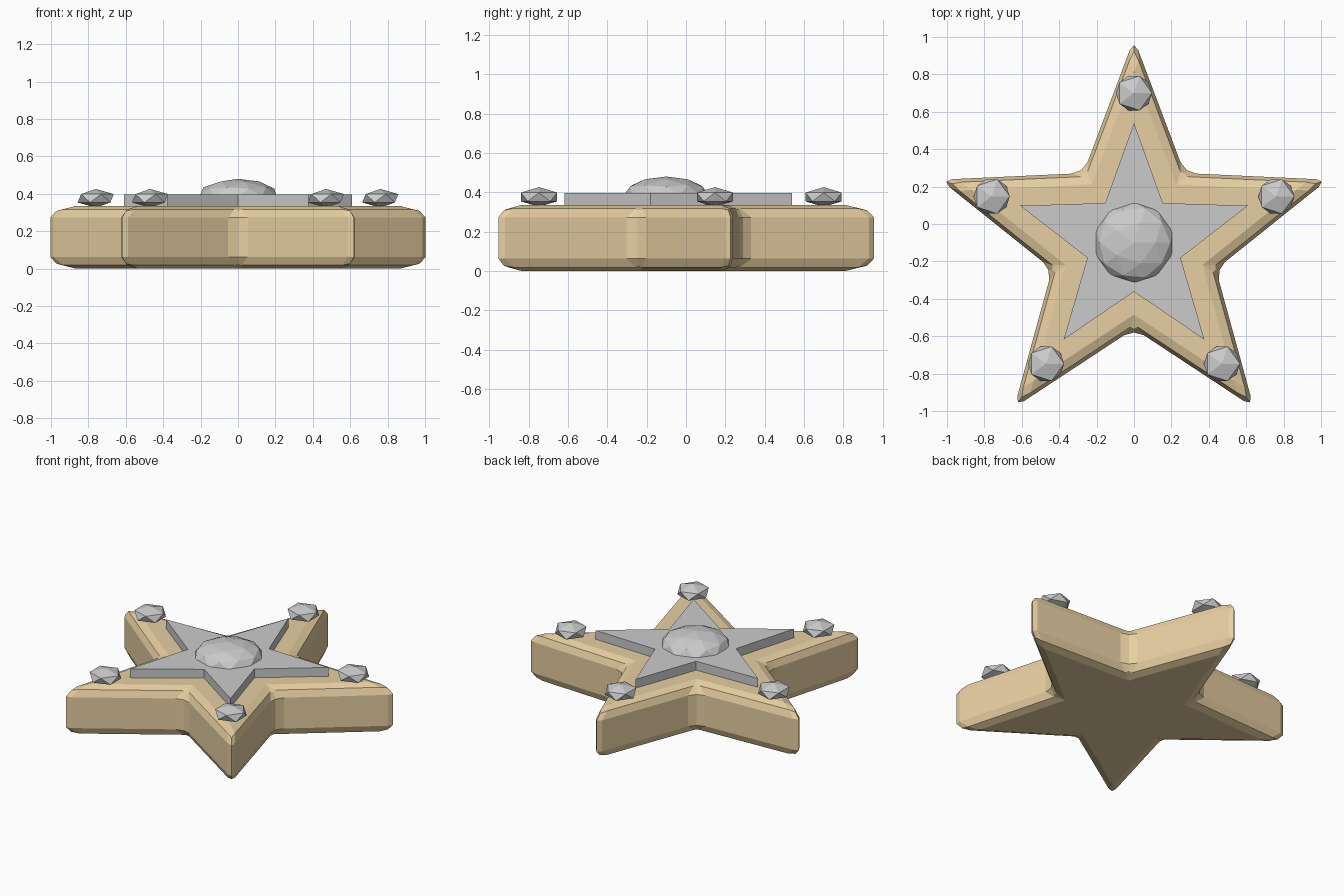
import bpy, bmesh
from math import sin, cos, pi

if "Cube" in bpy.data.objects:
    bpy.data.objects.remove(bpy.data.objects["Cube"])

CY = -0.1  # star centre sits slightly below the bounding box centre

gold = bpy.data.materials.new("gold")
gold.diffuse_color = (0.80, 0.62, 0.36, 1)
gold.use_nodes = True
gold.node_tree.nodes["Principled BSDF"].inputs["Base Color"].default_value = gold.diffuse_color


def star(name, outer, inner, z0, z1):
    """Five-pointed star prism with one tip towards +y."""
    bm = bmesh.new()
    pts = []
    for i in range(10):
        r = outer if i % 2 == 0 else inner
        a = pi / 2 + i * pi / 5
        pts.append(bm.verts.new((r * cos(a), CY + r * sin(a), z0)))
    base = bm.faces.new(pts)
    ext = bmesh.ops.extrude_face_region(bm, geom=[base], use_keep_orig=True)
    top = [v for v in ext["geom"] if isinstance(v, bmesh.types.BMVert)]
    bmesh.ops.translate(bm, verts=top, vec=(0, 0, z1 - z0))
    bmesh.ops.recalc_face_normals(bm, faces=bm.faces)
    me = bpy.data.meshes.new(name)
    bm.to_mesh(me)
    bm.free()
    ob = bpy.data.objects.new(name, me)
    bpy.context.collection.objects.link(ob)
    return ob


def gem(name, x, y, z, r, h, sub):
    """Flattened faceted stone."""
    bpy.ops.mesh.primitive_ico_sphere_add(subdivisions=sub, radius=1, location=(x, y, z))
    ob = bpy.context.object
    ob.name = name
    ob.scale = (r, r, h)
    return ob


# Gold body with chamfered edges
body = star("star_body", 1.09, 0.46, 0.0, 0.335)
body.data.materials.append(gold)
bev = body.modifiers.new("bevel", 'BEVEL')
bev.width = 0.063
bev.segments = 2
bev.limit_method = 'ANGLE'

# Raised inner star
star("inner_star", 0.64, 0.262, 0.28, 0.395)

# Central stone and one small stone on each arm
gem("centre_gem", 0, CY, 0.385, 0.217, 0.095, 2)
for i in range(5):
    a = pi / 2 + i * 2 * pi / 5
    gem(f"tip_gem_{i + 1}", 0.8 * cos(a), CY + 0.8 * sin(a), 0.376, 0.108, 0.05, 1)
